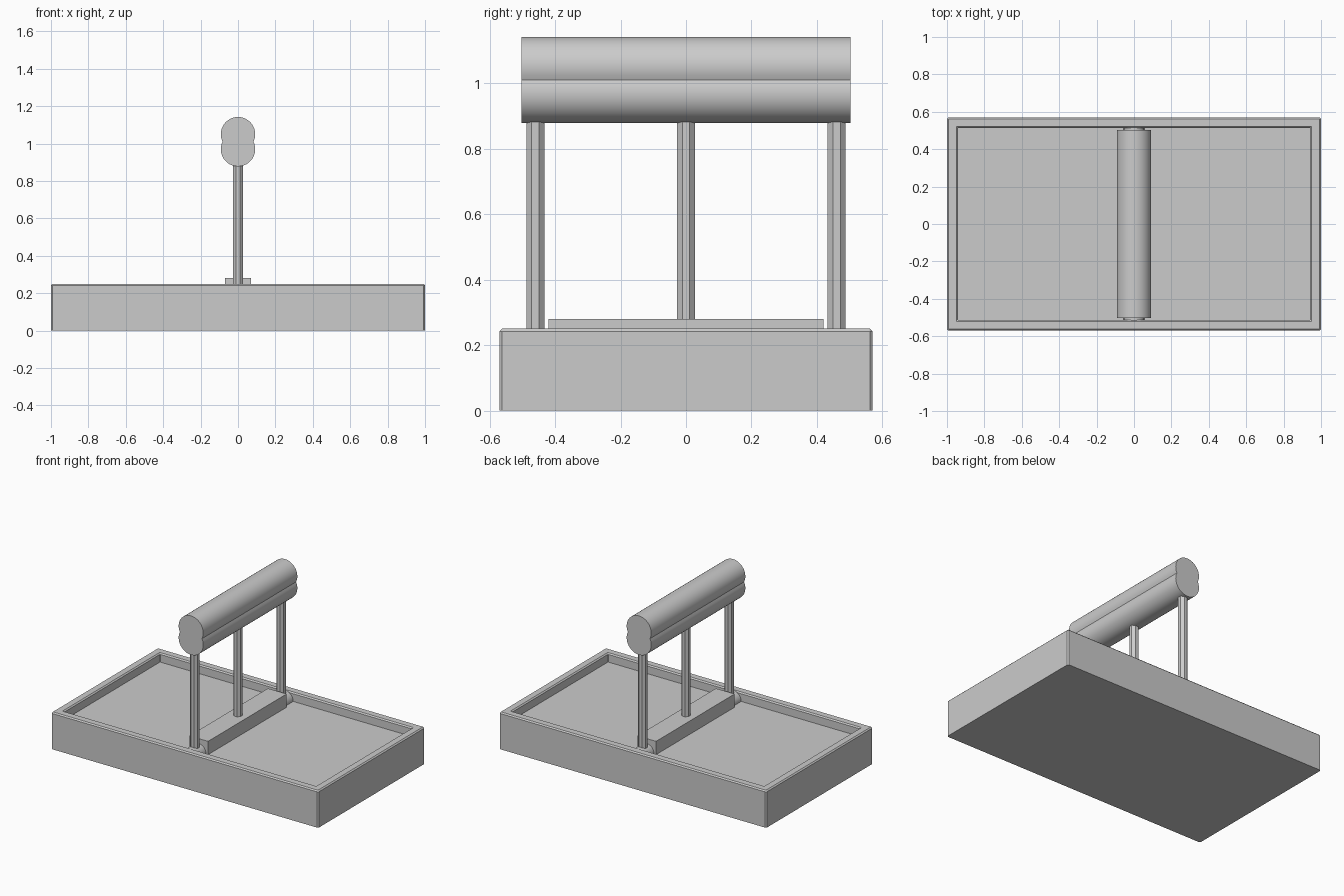
import bpy, bmesh
from math import pi, cos, sin, asin

if "Cube" in bpy.data.objects:
    bpy.data.objects.remove(bpy.data.objects["Cube"])


def make_object(name, bm, smooth=False):
    bmesh.ops.recalc_face_normals(bm, faces=bm.faces)
    mesh = bpy.data.meshes.new(name)
    bm.to_mesh(mesh)
    bm.free()
    obj = bpy.data.objects.new(name, mesh)
    bpy.context.collection.objects.link(obj)
    if smooth:
        bpy.ops.object.select_all(action='DESELECT')
        obj.select_set(True)
        bpy.context.view_layer.objects.active = obj
        bpy.ops.object.shade_smooth_by_angle(angle=pi / 6)
    return obj


def extrude_y(name, profile, half, smooth=False):
    """Extrude an x-z outline along y from -half to +half."""
    bm = bmesh.new()
    face = bm.faces.new([bm.verts.new((x, -half, z)) for x, z in profile])
    res = bmesh.ops.extrude_face_region(bm, geom=[face])
    verts = [g for g in res["geom"] if isinstance(g, bmesh.types.BMVert)]
    bmesh.ops.translate(bm, verts=verts, vec=(0, 2 * half, 0))
    return make_object(name, bm, smooth)


def arc(cz, r, start, end, steps):
    return [(r * cos(start + (end - start) * i / steps),
             cz + r * sin(start + (end - start) * i / steps))
            for i in range(steps + 1)]


# Tray: stacked rings with clipped corners, chamfered rim and sunken floor
def ring(bm, hx, hy, z, c):
    corner = [(hx, hy - c), (hx - c, hy), (-hx + c, hy), (-hx, hy - c),
              (-hx, -hy + c), (-hx + c, -hy), (hx - c, -hy), (hx, -hy + c)]
    return [bm.verts.new((x, y, z)) for x, y in corner]


bm = bmesh.new()
levels = [(1, .57, 0, .008), (1, .57, .242, .008), (.992, .562, .25, .002),
          (.95, .52, .25, .002), (.942, .512, .242, .002), (.942, .512, .19, .002)]
rings = [ring(bm, *level) for level in levels]
for a, b in zip(rings, rings[1:]):
    for i in range(8):
        j = (i + 1) % 8
        bm.faces.new((a[i], a[j], b[j], b[i]))
bm.faces.new(rings[0])
bm.faces.new(rings[-1])
make_object("tray", bm)

# Centre block lying across the tray floor
extrude_y("centre_block", [(-.07, .185), (.07, .185), (.07, .28), (-.07, .28)], .42)

# Axle running under the posts
extrude_y("axle", arc(.192, .055, 0, 2 * pi * 23 / 24, 23), .515, smooth=True)

# Three eight-sided posts
for name, y in (("front_post", -.46), ("middle_post", 0), ("back_post", .46)):
    bm = bmesh.new()
    r = .0275 / cos(pi / 8)
    profile = [bm.verts.new((r * cos(pi / 8 + i * pi / 4),
                             y + r * sin(pi / 8 + i * pi / 4), .2)) for i in range(8)]
    res = bmesh.ops.extrude_face_region(bm, geom=[bm.faces.new(profile)])
    top = [g for g in res["geom"] if isinstance(g, bmesh.types.BMVert)]
    bmesh.ops.translate(bm, verts=top, vec=(0, 0, .695))
    make_object(name, bm)

# Top bar: two merged rounds with a waist groove
R, OFFSET = .092, .04
a = asin(OFFSET / R)
upper = arc(1.01 + OFFSET, R, -a, pi + a, 24)
lower = arc(1.01 - OFFSET, R, pi - a, 2 * pi + a, 24)
extrude_y("top_bar", upper + lower[1:-1], .503, smooth=True)
